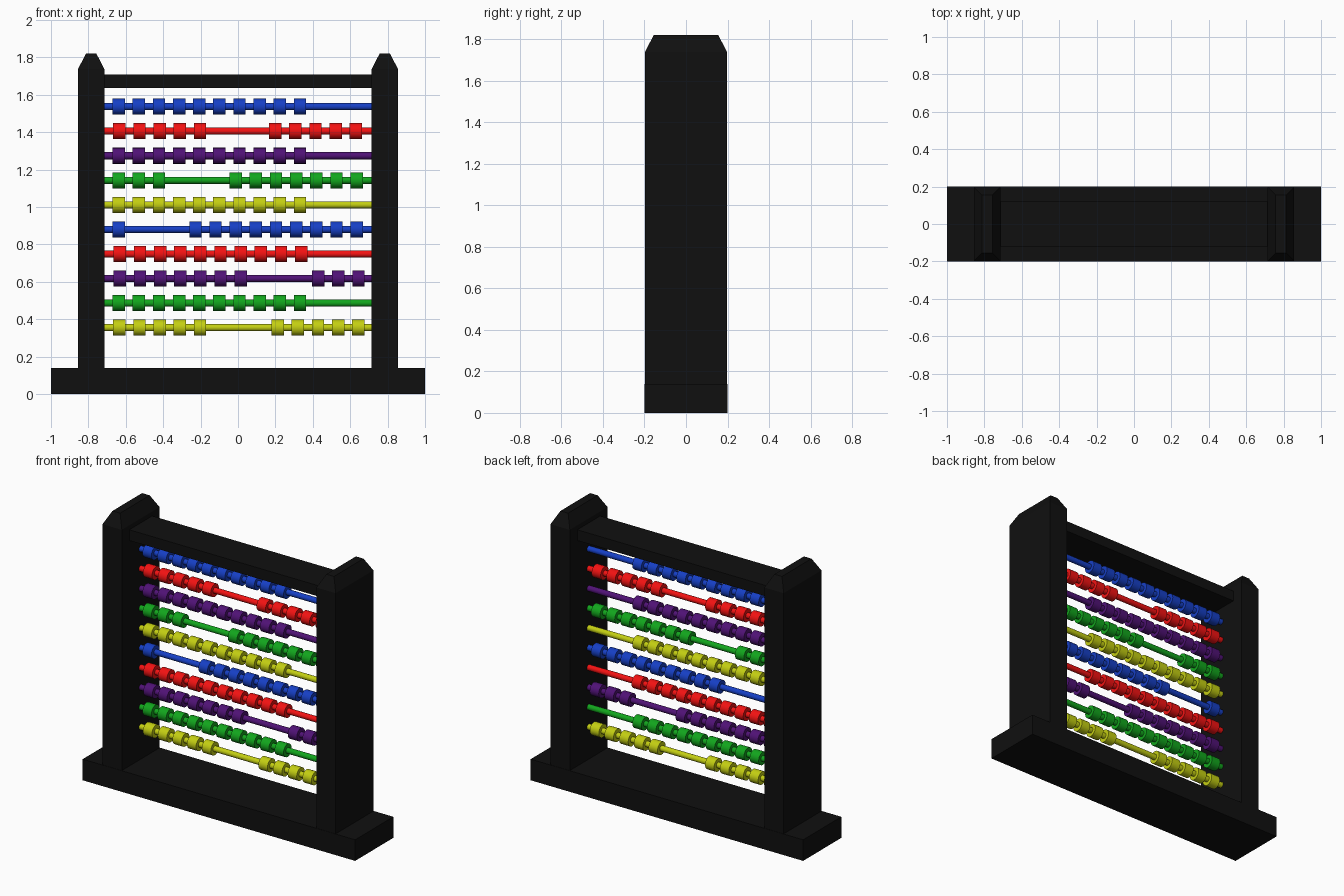
import bpy, bmesh
from math import pi, cos, sin

if "Cube" in bpy.data.objects:
    bpy.data.objects.remove(bpy.data.objects["Cube"])


def material(name, rgb):
    m = bpy.data.materials.new(name)
    m.diffuse_color = (*rgb, 1)
    m.use_nodes = True
    m.node_tree.nodes["Principled BSDF"].inputs["Base Color"].default_value = m.diffuse_color
    return m


BLACK = material("black", (0.005, 0.005, 0.005))
COLOURS = [
    material("blue", (0.008, 0.05, 0.56)),
    material("red", (0.9, 0.006, 0.006)),
    material("purple", (0.08, 0.006, 0.18)),
    material("green", (0.006, 0.38, 0.012)),
    material("yellow", (0.55, 0.62, 0.006)),
]


def make_object(name, bm, mat, smooth=False):
    bmesh.ops.recalc_face_normals(bm, faces=bm.faces)
    me = bpy.data.meshes.new(name)
    bm.to_mesh(me)
    bm.free()
    me.materials.append(mat)
    ob = bpy.data.objects.new(name, me)
    bpy.context.collection.objects.link(ob)
    if smooth:
        bpy.ops.object.select_all(action='DESELECT')
        ob.select_set(True)
        bpy.context.view_layer.objects.active = ob
        bpy.ops.object.shade_smooth_by_angle(angle=pi / 5)
    return ob


def stacked_box(name, x, sections):
    """Box from rectangular sections (half x, half y, z)."""
    bm = bmesh.new()
    rings = [[bm.verts.new((x + sx * hx, sy * hy, z))
              for sx, sy in ((-1, -1), (1, -1), (1, 1), (-1, 1))]
             for hx, hy, z in sections]
    for a, b in zip(rings, rings[1:]):
        for i in range(4):
            j = (i + 1) % 4
            bm.faces.new((a[i], a[j], b[j], b[i]))
    bm.faces.new(rings[0])
    bm.faces.new(rings[-1])
    return make_object(name, bm, BLACK)


def add_lathe_x(bm, x0, z0, profile, closed, n=20):
    """Spin (x, radius) points around a rod axis at height z0."""
    rings = [[bm.verts.new((x0 + x, r * cos(2 * pi * i / n), z0 + r * sin(2 * pi * i / n)))
              for i in range(n)] for x, r in profile]
    pairs = list(zip(rings, rings[1:]))
    if closed:
        pairs.append((rings[-1], rings[0]))
    for a, b in pairs:
        for i in range(n):
            j = (i + 1) % n
            bm.faces.new((a[i], a[j], b[j], b[i]))
    if not closed:
        bm.faces.new(rings[0])
        bm.faces.new(rings[-1])


# Frame: base, two posts with chamfered tops, top bar
stacked_box("base", 0, [(1, 0.2, 0), (1, 0.2, 0.14)])
for side, label in ((-1, "left"), (1, "right")):
    stacked_box(label + "_post", side * 0.785,
                [(0.071, 0.198, 0.14), (0.071, 0.198, 1.737), (0.028, 0.155, 1.82)])
stacked_box("top_bar", 0, [(0.715, 0.12, 1.637), (0.715, 0.12, 1.708)])

# Rods with ten beads each, split between the left and right ends
PITCH, HALF, BEAD_R, ROD_R = 0.1077, 0.033, 0.043, 0.019
LEFT_COUNTS = [10, 5, 10, 3, 10, 1, 10, 7, 10, 5]
LEFT_START = [-0.638, -0.634, -0.638, -0.638, -0.638, -0.638, -0.632, -0.632, -0.638, -0.634]
RIGHT_END = [0.63, 0.63, 0.63, 0.634, 0.63, 0.634, 0.63, 0.644, 0.63, 0.643]
BEAD = [(-HALF, ROD_R), (-HALF, BEAD_R), (HALF, BEAD_R), (HALF, ROD_R)]

for row, count in enumerate(LEFT_COUNTS):
    z = 1.537 - 0.1313 * row
    mat = COLOURS[row % 5]
    bm = bmesh.new()
    add_lathe_x(bm, 0, z, [(-0.72, ROD_R), (0.72, ROD_R)], False)
    make_object(f"rod_{row + 1}", bm, mat, True)
    bm = bmesh.new()
    for k in range(10):
        x = LEFT_START[row] + PITCH * k if k < count else RIGHT_END[row] - PITCH * (9 - k)
        add_lathe_x(bm, x, z, BEAD, True)
    make_object(f"beads_{row + 1}", bm, mat, True)
